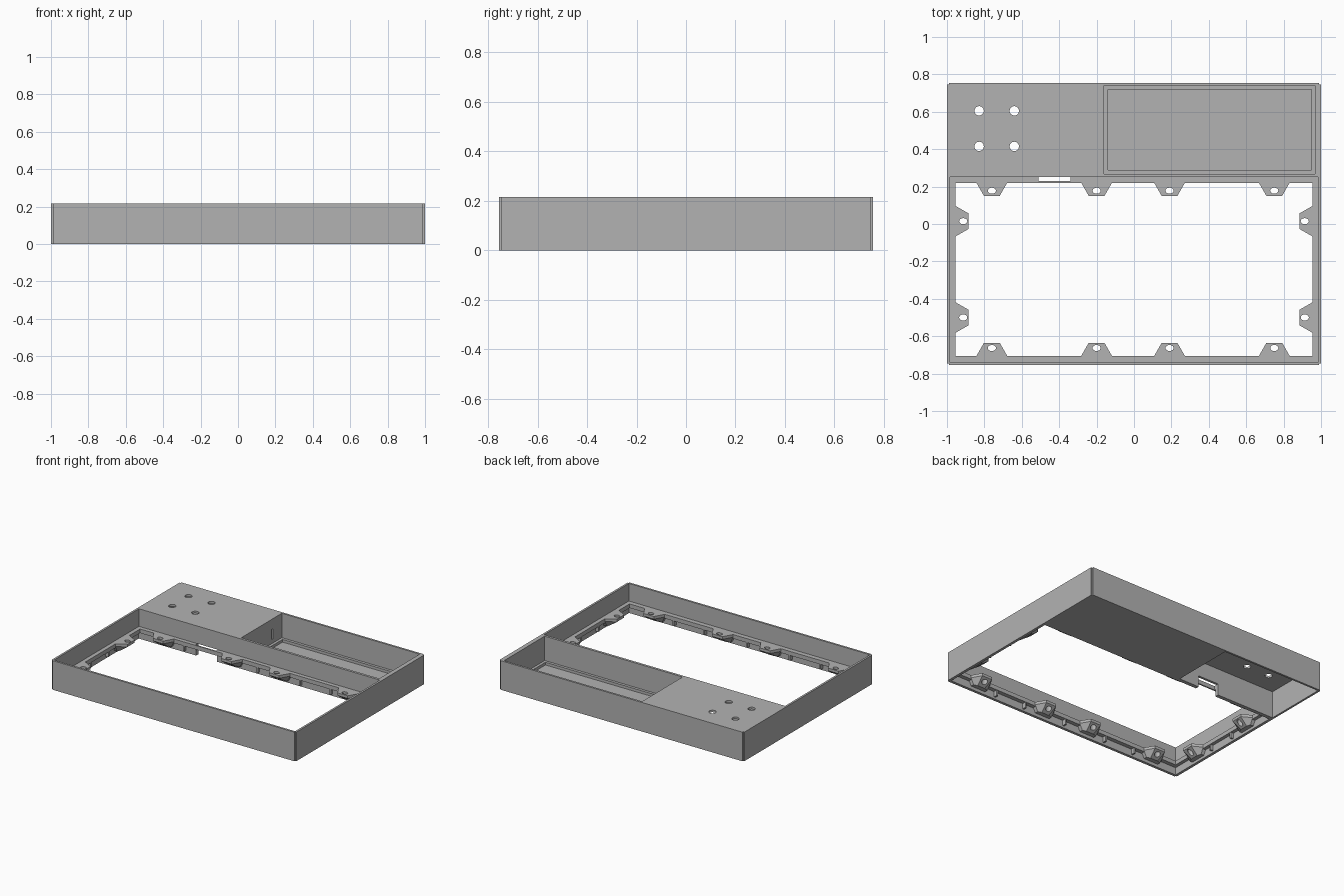
import bpy, bmesh, math
from mathutils import Matrix, Vector

cube = bpy.data.objects.get("Cube")
if cube:
    bpy.data.objects.remove(cube, do_unlink=True)

grey = bpy.data.materials.new("plain grey")
grey.use_nodes = True
COLOUR = (0.45, 0.45, 0.45, 1)
grey.diffuse_color = COLOUR
grey.node_tree.nodes["Principled BSDF"].inputs["Base Color"].default_value = COLOUR

H = 0.215           # overall height
LEDGE = 0.085       # top of the inner ledge


def make(name, bm):
    bmesh.ops.recalc_face_normals(bm, faces=bm.faces)
    mesh = bpy.data.meshes.new(name)
    bm.to_mesh(mesh)
    bm.free()
    mesh.materials.append(grey)
    obj = bpy.data.objects.new(name, mesh)
    bpy.context.collection.objects.link(obj)
    return obj


def box(name, x, y, z, bevel=0, pick=None):
    bm = bmesh.new()
    bmesh.ops.create_cube(bm, size=1)
    for v in bm.verts:
        v.co = [r[0] if c < 0 else r[1] for c, r in zip(v.co, (x, y, z))]
    if bevel:
        edges = [e for e in bm.edges if pick(*e.verts)]
        bmesh.ops.bevel(bm, geom=edges, offset=bevel, segments=2, affect='EDGES')
    return make(name, bm)


def cylinder(name, x, y, r, stretch=(1, 1)):
    bm = bmesh.new()
    bmesh.ops.create_cone(bm, cap_ends=True, segments=24, radius1=r, radius2=r, depth=1)
    for v in bm.verts:
        v.co = (x + v.co.x * stretch[0], y + v.co.y * stretch[1], v.co.z)
    return make(name, bm)


def cut(obj, cutter):
    cutter.hide_render = True
    mod = obj.modifiers.new("cut", 'BOOLEAN')
    mod.operation = 'DIFFERENCE'
    mod.solver = 'EXACT'
    mod.object = cutter
    bpy.context.view_layer.objects.active = obj
    bpy.ops.object.modifier_apply(modifier=mod.name)
    bpy.data.objects.remove(cutter, do_unlink=True)


def upright(a, b):
    return abs(a.co.z - b.co.z) > 0.1


def low(a, b):
    return max(a.co.z, b.co.z) < 0.1


# Outer case with softened upright corners
case = box("case", (-1, 1), (-0.755, 0.755), (0, H), 0.01, upright)

# Screen bay: recess above the ledge, opening through it, hollow beneath it
cut(case, box("bay", (-0.985, 0.985), (-0.74, 0.25), (LEDGE, 1)))
cut(case, box("opening", (-0.955, 0.955), (-0.705, 0.22), (-1, 1)))
cut(case, box("undercut", (-0.98, 0.98), (-0.735, 0.24), (-1, LEDGE - 0.03)))

# Storage tray with rounded floor edges
cut(case, box("tray", (-0.16, 0.968), (0.268, 0.74), (0.015, 1), 0.02, low))

# Hollow under the plate, cable notch in the divider, slot into the tray
cut(case, box("hollow", (-0.985, -0.175), (0.268, 0.74), (-1, H - 0.015)))
cut(case, box("notch", (-0.51, -0.34), (0.23, 0.3), (-1, LEDGE)))
cut(case, box("slot", (-0.2, -0.1), (0.617, 0.635), (0.065, 0.14)))

# Four button holes
for x in (-0.828, -0.64):
    for y in (0.415, 0.605):
        cut(case, cylinder("button_hole", x, y, 0.025))


# Mounting tabs: trapezoids tapering down to the wall, each with a slotted hole
def tab(name, x, y, angle):
    bm = bmesh.new()
    rings = []
    for z, base, tip, reach in ((LEDGE, 0.082, 0.042, 0.07),
                                (LEDGE - 0.02, 0.082, 0.042, 0.07),
                                (0.02, 0.06, 0.03, 0.008)):
        outline = ((-base, -0.025), (base, -0.025), (base, 0), (tip, reach), (-tip, reach), (-base, 0))
        rings.append([bm.verts.new((px, py, z)) for px, py in outline])
    bm.faces.new(rings[0])
    bm.faces.new(rings[-1])
    for a, b in zip(rings, rings[1:]):
        for i in range(len(a)):
            j = (i + 1) % len(a)
            bm.faces.new((a[i], a[j], b[j], b[i]))
    turn = Matrix.Translation((x, y, 0)) @ Matrix.Rotation(angle, 4, 'Z')
    bm.transform(turn)
    obj = make(name, bm)
    hole = turn @ Vector((0, 0.042, 0))
    cut(obj, cylinder("tab_hole", hole.x, hole.y, 0.018, (1.2, 0.9)))


for x in (-0.76, -0.2, 0.19, 0.75):
    tab("back_tab", x, 0.22, math.pi)
    tab("front_tab", x, -0.705, 0)
for y in (0.015, -0.5):
    tab("right_tab", -0.955, y, -math.pi / 2)
    tab("left_tab", 0.955, y, math.pi / 2)

# Thin ribs supporting the ledge from below
RIB = (0.015, LEDGE - 0.028)
for x in (-0.6, -0.35, 0, 0.35, 0.6):
    box("front_rib", (x - 0.006, x + 0.006), (-0.737, -0.708), RIB)
    if x != -0.35:
        box("back_rib", (x - 0.006, x + 0.006), (0.223, 0.242), RIB)
for side in (-1, 1):
    for y in (-0.35, -0.14):
        box("side_rib", sorted((side * 0.958, side * 0.982)), (y - 0.006, y + 0.006), RIB)
